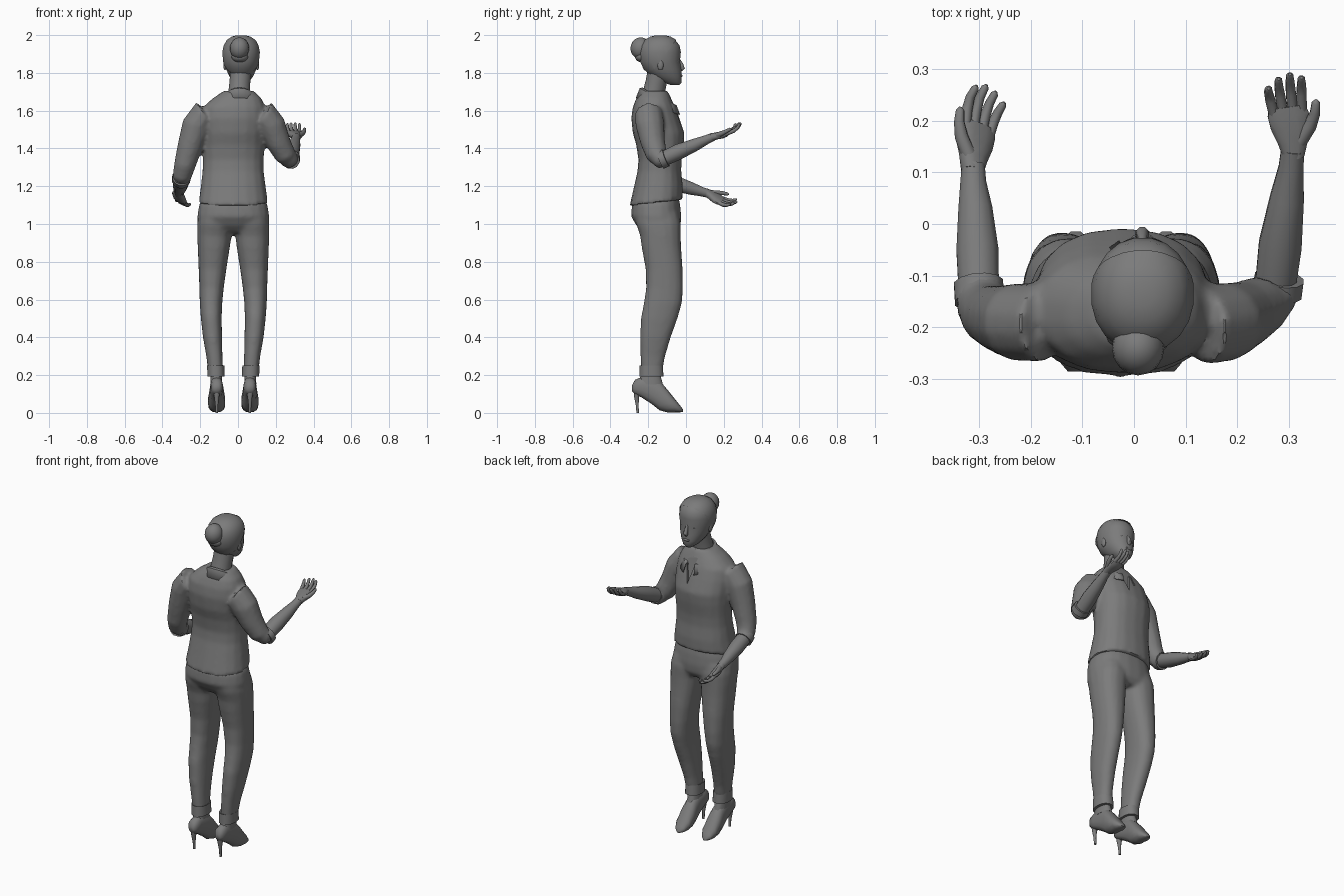
import bpy, bmesh, math
from mathutils import Vector as V

if "Cube" in bpy.data.objects:
    bpy.data.objects.remove(bpy.data.objects["Cube"])

MID = -0.025  # plane the legs mirror about
GREY = bpy.data.materials.new("dark_grey")
GREY.diffuse_color = (0.2, 0.2, 0.2, 1)
GREY.use_nodes = True
GREY.node_tree.nodes["Principled BSDF"].inputs["Base Color"].default_value = GREY.diffuse_color


def select(*obs):
    bpy.ops.object.select_all(action='DESELECT')
    for ob in obs:
        ob.select_set(True)
    bpy.context.view_layer.objects.active = obs[0]


def finish(bm, name, angle=50):
    bmesh.ops.recalc_face_normals(bm, faces=bm.faces)
    me = bpy.data.meshes.new(name)
    bm.to_mesh(me)
    bm.free()
    me.materials.append(GREY)
    ob = bpy.data.objects.new(name, me)
    bpy.context.collection.objects.link(ob)
    select(ob)
    bpy.ops.object.shade_smooth_by_angle(angle=math.radians(angle))
    return ob


def fuse(voxel, smooth, *obs):
    """Melt overlapping pieces into one garment."""
    select(*obs)
    bpy.ops.object.join()
    ob = obs[0]
    m = ob.modifiers.new("fuse", 'REMESH')
    m.mode, m.voxel_size = 'VOXEL', voxel
    m = ob.modifiers.new("relax", 'SMOOTH')
    m.factor, m.iterations = .5, smooth
    for m in list(ob.modifiers):
        bpy.ops.object.modifier_apply(modifier=m.name)
    bpy.ops.object.shade_smooth_by_angle(angle=math.radians(45))
    return ob


def ring(c, u, v, n, power=2.0):
    """Superellipse of points round c with half-axis vectors u and v."""
    pts = []
    for i in range(n):
        a = 2 * math.pi * (i + 0.5) / n
        co, si = math.cos(a), math.sin(a)
        pts.append(V(c) + V(u) * math.copysign(abs(co) ** (2 / power), co)
                   + V(v) * math.copysign(abs(si) ** (2 / power), si))
    return pts


def skin(bm, rings, closed=True, caps=True):
    loops = [[bm.verts.new(p) for p in r] for r in rings]
    n = len(loops[0])
    for a, b in zip(loops, loops[1:]):
        for i in range(n if closed else n - 1):
            j = (i + 1) % n
            bm.faces.new((a[i], a[j], b[j], b[i]))
    if caps:
        bm.faces.new(loops[0])
        bm.faces.new(loops[-1])


def stack(rows, n=18, power=2.3, grow=0.0):
    """Level rings from rows of z, x0, x1, y0, y1 and optional front lift."""
    out = []
    for z, x0, x1, y0, y1, *t in rows:
        out.append(ring(((x0 + x1) / 2, (y0 + y1) / 2, z), ((x1 - x0) / 2 + grow, 0, 0),
                        (0, (y1 - y0) / 2 + grow, t[0] if t else 0), n, power))
    return out


def tube(bm, path, n=12, side=(1, 0, 0)):
    """Sweep a round section along (point, radius) pairs."""
    pts = [V(p) for p, r in path]
    rings = []
    for i, (p, r) in enumerate(path):
        d = (pts[min(i + 1, len(pts) - 1)] - pts[max(i - 1, 0)]).normalized()
        u = (V(side) - d * d.dot(V(side))).normalized()
        rings.append(ring(p, u * r, d.cross(u) * r, n))
    skin(bm, rings)


def body(name, rows, **kw):
    bm = bmesh.new()
    skin(bm, stack(rows, **kw))
    return finish(bm, name)


def limb(name, path, **kw):
    bm = bmesh.new()
    tube(bm, path, **kw)
    return finish(bm, name)


def blob(name, loc, size):
    bm = bmesh.new()
    bmesh.ops.create_uvsphere(bm, u_segments=16, v_segments=10, radius=1)
    for v in bm.verts:
        v.co = V(loc) + v.co * V(size)
    return finish(bm, name)


# shirt trunk, hem rising at the front
shirt = body("shirt", [
    (1.112, -.21, .16, -.299, -.018, .017), (1.19, -.199, .149, -.28, -.017, .012),
    (1.28, -.189, .137, -.257, -.025), (1.34, -.187, .137, -.252, -.023),
    (1.42, -.19, .142, -.264, -.012), (1.48, -.193, .147, -.282, -.008),
    (1.56, -.195, .15, -.29, -.034), (1.62, -.185, .145, -.282, -.056),
    (1.665, -.135, .125, -.264, -.078), (1.705, -.075, .085, -.238, -.098)])

# sleeves, cuffs and forearms
SLEEVES = {
    "left": [((-.06, -.19, 1.575), .05), ((-.12, -.192, 1.585), .068), ((-.178, -.192, 1.583), .077),
             ((-.222, -.19, 1.52), .077), ((-.255, -.185, 1.41), .067), ((-.282, -.175, 1.31), .058),
             ((-.295, -.155, 1.258), .051), ((-.30, -.12, 1.234), .046)],
    "right": [((.02, -.2, 1.575), .05), ((.08, -.2, 1.585), .068), ((.135, -.198, 1.58), .077),
              ((.178, -.19, 1.52), .077), ((.215, -.175, 1.43), .066), ((.25, -.155, 1.365), .058),
              ((.272, -.135, 1.342), .051), ((.28, -.108, 1.352), .046)]}
CUFFS = {"left": [((-.299, -.15, 1.248), .05), ((-.302, -.115, 1.232), .049)],
         "right": [((.277, -.135, 1.338), .05), ((.282, -.105, 1.35), .049)]}
ARMS = {
    "left": [((-.30, -.16, 1.25), .04), ((-.304, -.05, 1.212), .042), ((-.308, .03, 1.187), .034),
             ((-.312, .08, 1.172), .026), ((-.312, .115, 1.162), .023)],
    "right": [((.272, -.14, 1.335), .04), ((.284, -.04, 1.382), .043), ((.297, .05, 1.42), .034),
              ((.305, .11, 1.447), .025), ((.308, .145, 1.462), .023)]}
for s in ("left", "right"):
    limb(s + "_sleeve_cuff", CUFFS[s], n=12)
    limb(s + "_forearm", ARMS[s], n=12)
fuse(.011, 5, shirt, *[limb(s + "_sleeve", SLEEVES[s], n=12) for s in SLEEVES])

# open neckline: a V wedge cut into the chest
bm = bmesh.new()
skin(bm, [[V((-.03, y - .04, 1.68)), V((.05, y - .04, 1.68)), V((.01, y, 1.52))] for y in (-.043, .08)])
cutter = finish(bm, "neckline_cutter")
cutter.hide_render = True
select(shirt)
m = shirt.modifiers.new("neckline", 'BOOLEAN')
m.operation, m.object = 'DIFFERENCE', cutter
bpy.ops.object.modifier_apply(modifier=m.name)
bpy.ops.object.shade_smooth_by_angle(angle=math.radians(40))
bpy.data.objects.remove(cutter)

# collar folded over, open at the front
prof = [(.062, .055, -.03), (.07, .066, .008), (.085, .08, .004), (.108, .1, -.046)]
bm = bmesh.new()
strips = []
for rx, ry, dz in prof:
    line = []
    for i in range(17):
        a = math.radians(-160 + 20 * i)
        f = (1 - math.cos(a)) / 2
        line.append(V((.008 + rx * math.sin(a), -.165 - ry * math.cos(a) + .042 * f * f,
                       1.715 + dz - .092 * f)))
    strips.append(line)
skin(bm, strips, closed=False, caps=False)
collar = finish(bm, "collar", 35)
collar.modifiers.new("thickness", 'SOLIDIFY').thickness = .006


def hand(name, wrist, fwd, thumb, palm_sign):
    """Open hand: palm, four curling fingers and a thumb in a local frame."""
    f = V(fwd).normalized()
    s = (V(thumb) - f * f.dot(V(thumb))).normalized()
    n = s.cross(f) * palm_sign

    def at(a, b, c):
        return V(wrist) + f * a + s * b + n * c
    bm = bmesh.new()
    skin(bm, [ring(at(a, b, c), s * w, n * h, 12, 2.4) for a, b, c, w, h in [
        (-.015, 0, 0, .021, .021), (.015, .002, 0, .03, .019), (.045, .002, -.003, .04, .019),
        (.07, 0, -.003, .041, .016), (.088, -.001, 0, .036, .01)]])
    for b, ln in ((.027, .068), (.009, .078), (-.010, .072), (-.028, .056)):
        tube(bm, [(at(.075, b, -.002), .0105), (at(.085 + ln * .35, b * 1.12, .002), .0105),
                  (at(.085 + ln * .7, b * 1.2, .012), .009), (at(.082 + ln * .95, b * 1.2, .027), .0075),
                  (at(.082 + ln, b * 1.2, .032), .003)], n=8, side=s)
    tube(bm, [(at(.015, .015, .004), .015), (at(.045, .039, .008), .0135), (at(.07, .051, .014), .0105),
              (at(.092, .055, .019), .0085), (at(.098, .056, .021), .003)], n=8, side=n)
    finish(bm, name)


hand("left_hand", (-.312, .115, 1.162), (.12, .95, -.5), (-.85, 0, .6), -1)
hand("right_hand", (.308, .145, 1.462), (-.12, .95, .28), (1, 0, -.1), 1)

# neck and head
limb("neck", [((.0, -.185, 1.62), .065), ((.005, -.172, 1.69), .058), ((.01, -.158, 1.75), .056),
              ((.015, -.145, 1.81), .058)], n=14)
HEAD = [(1.737, -.005, .04, -.085, -.035), (1.75, -.022, .055, -.125, -.022),
        (1.78, -.046, .08, -.18, -.022), (1.82, -.064, .098, -.222, -.024),
        (1.86, -.076, .108, -.24, -.031), (1.91, -.08, .113, -.245, -.026),
        (1.945, -.073, .106, -.237, -.033), (1.97, -.056, .09, -.217, -.053),
        (1.988, -.03, .062, -.185, -.085), (1.995, -.005, .035, -.155, -.115)]
body("head", HEAD, n=20, power=2.1)

# swept-back hair: the head shell cut off at the hairline
bm = bmesh.new()
skin(bm, stack(HEAD[2:], n=20, power=2.1, grow=.004))
for v in bm.verts:
    v.co.z += .004 if v.co.z > 1.96 else 0
bmesh.ops.bisect_plane(bm, geom=bm.verts[:] + bm.edges[:] + bm.faces[:], plane_co=(0, -.13, 1.87),
                       plane_no=(0, .8, -.6), clear_outer=True)
finish(bm, "hair")
blob("hair_bun", (.008, -.24, 1.93), (.051, .054, .058))
blob("bun_base", (.01, -.23, 1.885), (.045, .04, .03))

# face details
limb("nose", [((.016, -.036, 1.87), .006), ((.016, -.024, 1.845), .010), ((.016, -.019, 1.825), .014),
              ((.016, -.028, 1.813), .009)], n=8)
blob("lips", (.016, -.029, 1.785), (.022, .011, .008))
for s in (-1, 1):
    blob("ear", (.017 + s * .086, -.135, 1.842), (.009, .016, .028))
    blob("eye", (.016 + s * .034, -.049, 1.862), (.015, .011, .007))

# trousers: seat and legs fused, then ankle cuffs
SEAT = [(1.2, -.165, .115, -.24, -.05), (1.10, -.207, .157, -.287, -.03), (1.04, -.217, .167, -.292, -.024),
        (.99, -.212, .162, -.262, -.028), (.955, -.15, .10, -.225, -.05)]
LEG = [(1.06, -.205, -.02, -.27, -.04), (1.0, -.217, -.02, -.265, -.026), (.94, -.217, -.035, -.244, -.027),
       (.88, -.214, -.042, -.236, -.025), (.76, -.209, -.061, -.214, -.017), (.66, -.205, -.075, -.212, -.015),
       (.58, -.203, -.083, -.224, -.021), (.50, -.197, -.086, -.24, -.044), (.40, -.186, -.084, -.244, -.08),
       (.30, -.168, -.082, -.242, -.11), (.22, -.159, -.078, -.238, -.125)]
CUFF = [(.245, -.15, -.085, -.23, -.135), (.252, -.164, -.072, -.246, -.122),
        (.192, -.163, -.07, -.248, -.118), (.192, -.15, -.085, -.235, -.135)]
ANKLE = [(.22, -.145, -.086, -.235, -.14), (.15, -.148, -.082, -.255, -.12)]
# shoe sections along y: y, low z, high z, half width
SHOE = [(-.286, .115, .145, .016), (-.27, .098, .175, .03), (-.235, .082, .19, .034), (-.18, .046, .19, .036),
        (-.14, .014, .172, .04), (-.10, .003, .125, .046), (-.06, .003, .075, .044),
        (-.032, .003, .04, .03), (-.015, .005, .018, .01)]


def mirrored(rows, s):
    return rows if s < 0 else [(z, 2 * MID - b, 2 * MID - a, c, d) for z, a, b, c, d in rows]


legs = [body("trouser_leg", mirrored(LEG, s), n=16) for s in (-1, 1)]
fuse(.011, 6, body("trousers", SEAT, n=20), *legs)
for s, side in ((-1, "left"), (1, "right")):
    body(side + "_ankle_cuff", mirrored(CUFF, s), n=16)
    body(side + "_ankle", mirrored(ANKLE, s), n=12)
    x = MID + s * .088
    bm = bmesh.new()
    skin(bm, [ring((x, y, (lo + hi) / 2), (w, 0, 0), (0, 0, (hi - lo) / 2), 14, 2.3)
              for y, lo, hi, w in SHOE])
    finish(bm, side + "_shoe")
    limb(side + "_stiletto_heel", [((x, -.255, .13), .026), ((x, -.262, .085), .014),
                                   ((x, -.258, .04), .008), ((x, -.256, 0), .007)], n=8)
